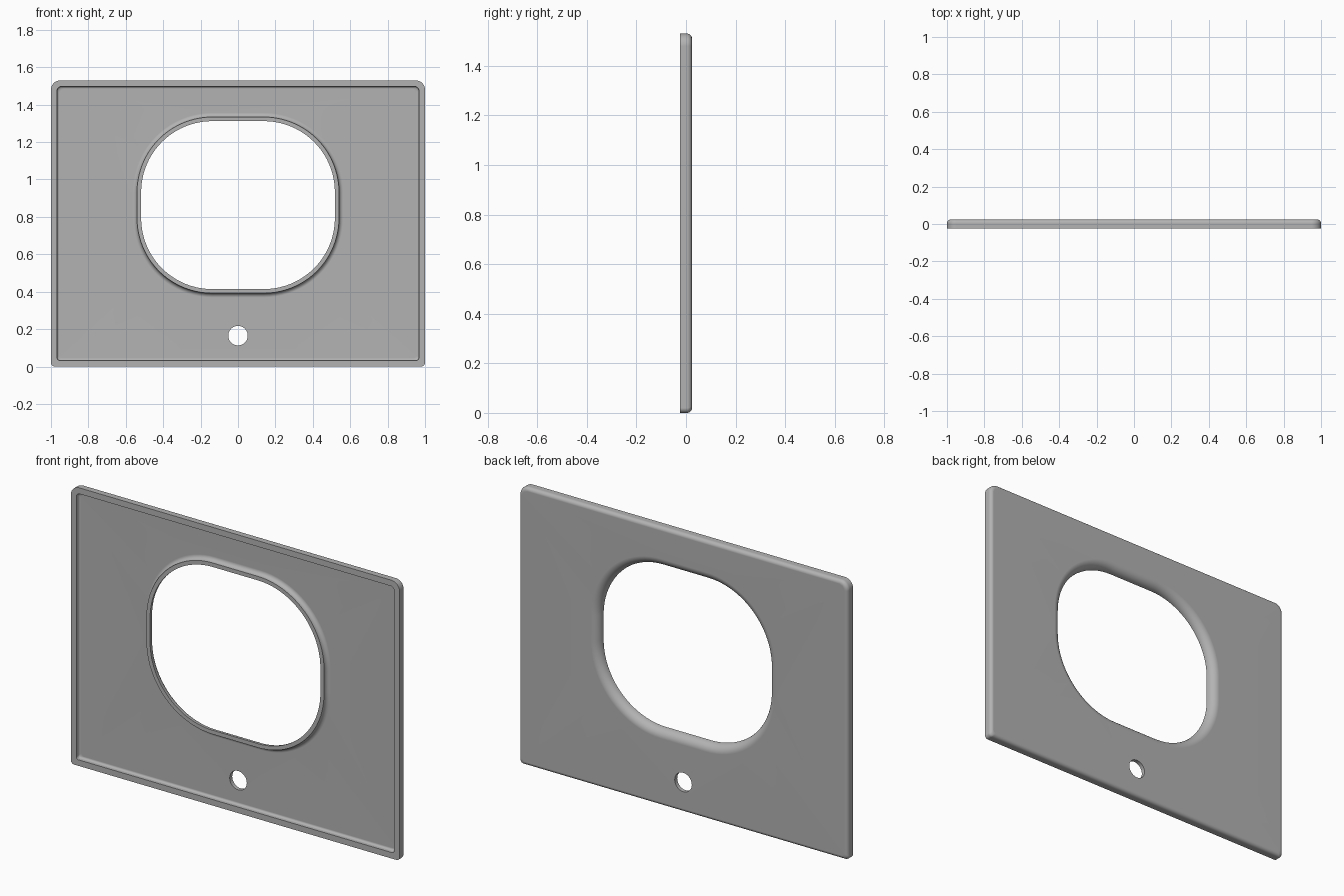
import bpy, bmesh
from math import sin, cos, pi, radians
from mathutils import Vector

cube = bpy.data.objects.get("Cube")
if cube:
    bpy.data.objects.remove(cube, do_unlink=True)

BACK, FRONT = 0.024, -0.024      # depth limits of the plate
THICK = 0.022                    # sheet thickness
FLOOR = BACK - THICK             # depth of the recessed front panel
HEIGHT = 1.53

grey = bpy.data.materials.new("grey plastic")
grey.use_nodes = True
colour = (0.45, 0.45, 0.45, 1)
grey.diffuse_color = colour
grey.node_tree.nodes["Principled BSDF"].inputs["Base Color"].default_value = colour

bm = bmesh.new()


def rounded_loop(half_w, half_h, zc, r_top, r_bottom, y, steps):
    """Closed ring of vertices round a rounded rectangle; returns its edges and vertices."""
    verts = []
    for quarter, (sx, sz) in enumerate([(1, 1), (-1, 1), (-1, -1), (1, -1)]):
        r = r_top if sz > 0 else r_bottom
        for i in range(steps + 1):
            a = (quarter + i / steps) * pi / 2
            verts.append(bm.verts.new((sx * (half_w - r) + r * cos(a), y,
                                       zc + sz * (half_h - r) + r * sin(a))))
    return verts


def ring_edges(verts):
    return [bm.edges.get((a, b)) or bm.edges.new((a, b))
            for a, b in zip(verts, verts[1:] + verts[:1])]


def skin(rings):
    """Join successive rings with quads."""
    for p, q in zip(rings, rings[1:]):
        for i in range(len(p)):
            j = (i + 1) % len(p)
            bm.faces.new((p[i], p[j], q[j], q[i]))


def arc(centre, radius, start, end, steps):
    """Fillet profile as (offset, depth) pairs."""
    angles = [radians(start + (end - start) * i / steps) for i in range(steps + 1)]
    return [(centre[0] + radius * cos(a), centre[1] + radius * sin(a)) for a in angles]


# Outer border: rounded back edge, side wall, front rim, filleted recess
EDGE, COVE = 0.02, 0.012
border = arc((EDGE, BACK - EDGE), EDGE, 90, 180, 6)
border += [(0, FRONT), (0.033, FRONT)]
border += arc((0.033 + COVE, FLOOR - COVE), COVE, 180, 90, 5)
border_rings = [rounded_loop(1 - d, HEIGHT / 2 - d, HEIGHT / 2,
                             max(0.05 - d, 0.022), max(0.02 - d * 0.3, 0.014), y, 8)
                for d, y in border]
skin(border_rings)

# Large opening: rounded back lip turning forward into a raised collar
LIP = 0.045
collar = arc((LIP, BACK - LIP), LIP, 90, 180, 8)
collar += [(0, FRONT), (THICK, FRONT)]
collar += arc((LIP, BACK - LIP), LIP - THICK, 180, 90, 6)
collar_rings = [rounded_loop(0.518 + d, 0.449 + d, 0.863, 0.38 + d, 0.38 + d, y, 20)
                for d, y in collar]
skin(collar_rings)

# Small round hole
hole_rings = []
for y in (BACK, FLOOR):
    hole_rings.append([bm.verts.new((0.052 * cos(i * pi / 20), y, 0.165 + 0.052 * sin(i * pi / 20)))
                       for i in range(40)])
skin(hole_rings)

# Flat back and recessed front panel, filled around both openings
for end, normal in ((0, Vector((0, 1, 0))), (-1, Vector((0, -1, 0)))):
    edges = []
    for rings in (border_rings, collar_rings, hole_rings):
        edges += ring_edges(rings[end])
    bmesh.ops.triangle_fill(bm, edges=edges, use_beauty=True, normal=normal)

bmesh.ops.recalc_face_normals(bm, faces=bm.faces[:])
mesh = bpy.data.meshes.new("cover_plate")
bm.to_mesh(mesh)
bm.free()
mesh.materials.append(grey)

plate = bpy.data.objects.new("cover_plate", mesh)
bpy.context.collection.objects.link(plate)
bpy.context.view_layer.objects.active = plate
plate.select_set(True)
bpy.ops.object.shade_smooth_by_angle(angle=radians(35))

# Keep the flat panels evenly shaded beside the fillets
weighted = plate.modifiers.new("even_shading", 'WEIGHTED_NORMAL')
weighted.keep_sharp = True
